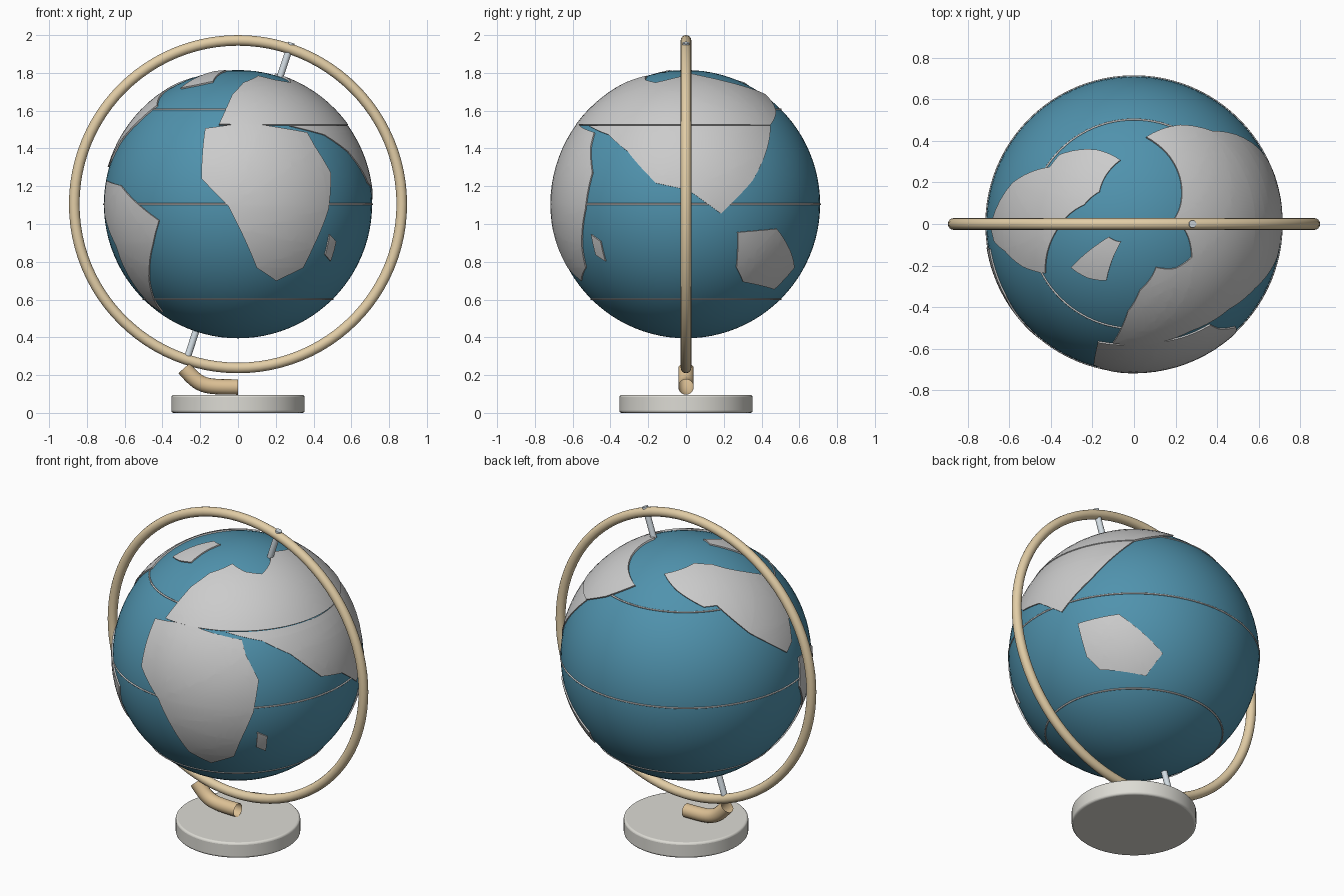
import bpy, bmesh
from math import sin, cos, pi, radians
from mathutils import Vector

if "Cube" in bpy.data.objects:
    bpy.data.objects.remove(bpy.data.objects["Cube"])

CENTRE = Vector((0, 0, 1.105))
R = 0.71
TILT = radians(18.3)


def material(name, rgb):
    m = bpy.data.materials.new(name)
    m.diffuse_color = (*rgb, 1)
    m.use_nodes = True
    m.node_tree.nodes["Principled BSDF"].inputs["Base Color"].default_value = m.diffuse_color
    return m


BLUE = material("ocean_blue", (0.08, 0.29, 0.42))
WOOD = material("light_wood", (0.76, 0.61, 0.38))
ARM = material("tan_wood", (0.72, 0.53, 0.30))
STONE = material("off_white", (0.72, 0.71, 0.66))
STEEL = material("steel", (0.66, 0.73, 0.78))


def finish(name, mat=None, angle=35):
    ob = bpy.context.object
    ob.name = name
    if mat:
        ob.data.materials.append(mat)
    bpy.ops.object.shade_smooth_by_angle(angle=radians(angle))
    return ob


def torus(name, major, minor, loc, rot=(0, 0, 0), mat=None, sides=16):
    bpy.ops.mesh.primitive_torus_add(major_radius=major, minor_radius=minor, major_segments=96,
                                     minor_segments=sides, location=loc, rotation=rot)
    return finish(name, mat, 60)


def land(name, outline, top=0.718):
    """Lift a (longitude, latitude) outline onto the sphere as a thin raised slab."""
    bm = bmesh.new()
    face = bm.faces.new([bm.verts.new((lon, lat, top)) for lon, lat in outline])
    face.normal_update()
    if face.normal.z < 0:
        face.normal_flip()
    bmesh.ops.triangulate(bm, faces=[face])
    for axis in (0, 1):
        for deg in range(-180, 181, 4):
            co, no = [0, 0, 0], [0, 0, 0]
            co[axis], no[axis] = deg + 0.13, 1
            bmesh.ops.bisect_plane(bm, geom=bm.verts[:] + bm.edges[:] + bm.faces[:],
                                   plane_co=co, plane_no=no, dist=1e-4)
    rim = [e for e in bm.edges if e.is_boundary]
    for g in bmesh.ops.extrude_edge_only(bm, edges=rim)["geom"]:
        if isinstance(g, bmesh.types.BMVert):
            g.co.z = 0.70
    bmesh.ops.recalc_face_normals(bm, faces=bm.faces[:])
    flat_top = next(f for f in bm.faces if all(v.co.z > 0.705 for v in f.verts))
    flat_top.normal_update()
    if flat_top.normal.z < 0:
        bmesh.ops.reverse_faces(bm, faces=bm.faces[:])
    for v in bm.verts:
        lon, lat, r = radians(v.co.x), radians(v.co.y), v.co.z
        v.co = CENTRE + r * Vector((cos(lat) * sin(lon), -cos(lat) * cos(lon), sin(lat)))
    me = bpy.data.meshes.new(name)
    bm.to_mesh(me)
    bm.free()
    ob = bpy.data.objects.new(name, me)
    bpy.context.collection.objects.link(ob)
    bpy.ops.object.select_all(action='DESELECT')
    bpy.context.view_layer.objects.active = ob
    ob.select_set(True)
    finish(name)


# Ocean sphere
bpy.ops.mesh.primitive_uv_sphere_add(segments=96, ring_count=48, radius=R, location=CENTRE)
finish("ocean_sphere", BLUE)

# Thin latitude lines
for label, lat in (("equator", 0), ("north", 45), ("south", -45)):
    a = radians(lat)
    torus(label + "_line", R * cos(a), 0.005, CENTRE + Vector((0, 0, R * sin(a))), sides=8)

# Raised land masses
land("africa", [(-17, 34), (1, 36.5), (12, 36), (37, 32), (39, 25), (44.7, 13.5), (42, -2), (36, -18),
                (33, -28), (20, -34.5), (9, -28), (1, -11), (-4, -1), (-16, 11)])
land("europe_north_asia", [(-10, 36), (-4, 54), (5, 63.5), (27, 71), (43, 66), (60, 63.5), (98, 74),
                           (123, 67.5), (153, 59), (172, 54), (155, 43), (140, 35.7)], 0.72)
land("south_asia", [(28, 35.5), (140, 35.5), (131, 24), (120, 10), (105, -4), (91, 6), (77, 9),
                    (62, 23), (48, 31)], 0.716)
land("north_america", [(-168, 64), (-153, 56), (-133, 47), (-124, 47), (-109, 31), (-89, 16), (-83, 19),
                       (-78, 28), (-69, 37), (-61, 47), (-84, 58), (-111, 69), (-133, 71.5)])
land("south_america", [(-80, 10), (-61, 8), (-36, -7), (-41, -17), (-48, -28), (-56, -39), (-68, -53),
                       (-74, -48), (-71, -18), (-81, -4)])
land("greenland", [(-63, 79), (-36, 81.5), (-26, 65), (-41, 61.5), (-55.5, 59)])
land("australia", [(113, -12), (133, -10.5), (155, -28), (147, -39), (121, -35), (115, -28)])
land("madagascar", [(44, -13), (49, -16), (49, -25), (44, -22)])

# Upright ring around the globe
torus("outer_ring", 0.867, 0.028, CENTRE, (pi / 2, 0, 0), WOOD)

# Tilted axis pins between globe and ring
axis = Vector((sin(TILT), 0, cos(TILT)))
for name, s, end in (("top_pin", 1, 0.90), ("bottom_pin", -1, 0.88)):
    bpy.ops.mesh.primitive_cylinder_add(vertices=24, radius=0.018, depth=end - 0.66,
                                        location=CENTRE + axis * s * (end + 0.66) / 2,
                                        rotation=(0, TILT, 0))
    finish(name, STEEL)

# Curved support arm, an open tube
cu = bpy.data.curves.new("support_arm", 'CURVE')
cu.dimensions = '3D'
cu.bevel_depth = 0.041
cu.bevel_resolution = 6
sp = cu.splines.new('BEZIER')
sp.bezier_points.add(1)
for p, co, hl, hr in zip(sp.bezier_points, ((0, 0, 0.137), (-0.285, 0, 0.237)),
                         ((0.1, 0, 0.137), (-0.2, 0, 0.14)), ((-0.19, 0, 0.137), (-0.35, 0, 0.31))):
    p.co, p.handle_left, p.handle_right = co, hl, hr
arm = bpy.data.objects.new("support_arm", cu)
bpy.context.collection.objects.link(arm)
cu.materials.append(ARM)

# Round base with softened edges
bpy.ops.mesh.primitive_cylinder_add(vertices=64, radius=0.353, depth=0.095, location=(0, 0, 0.0475))
base = finish("base", STONE)
bev = base.modifiers.new("soft_edge", 'BEVEL')
bev.width = 0.012
bev.segments = 3
